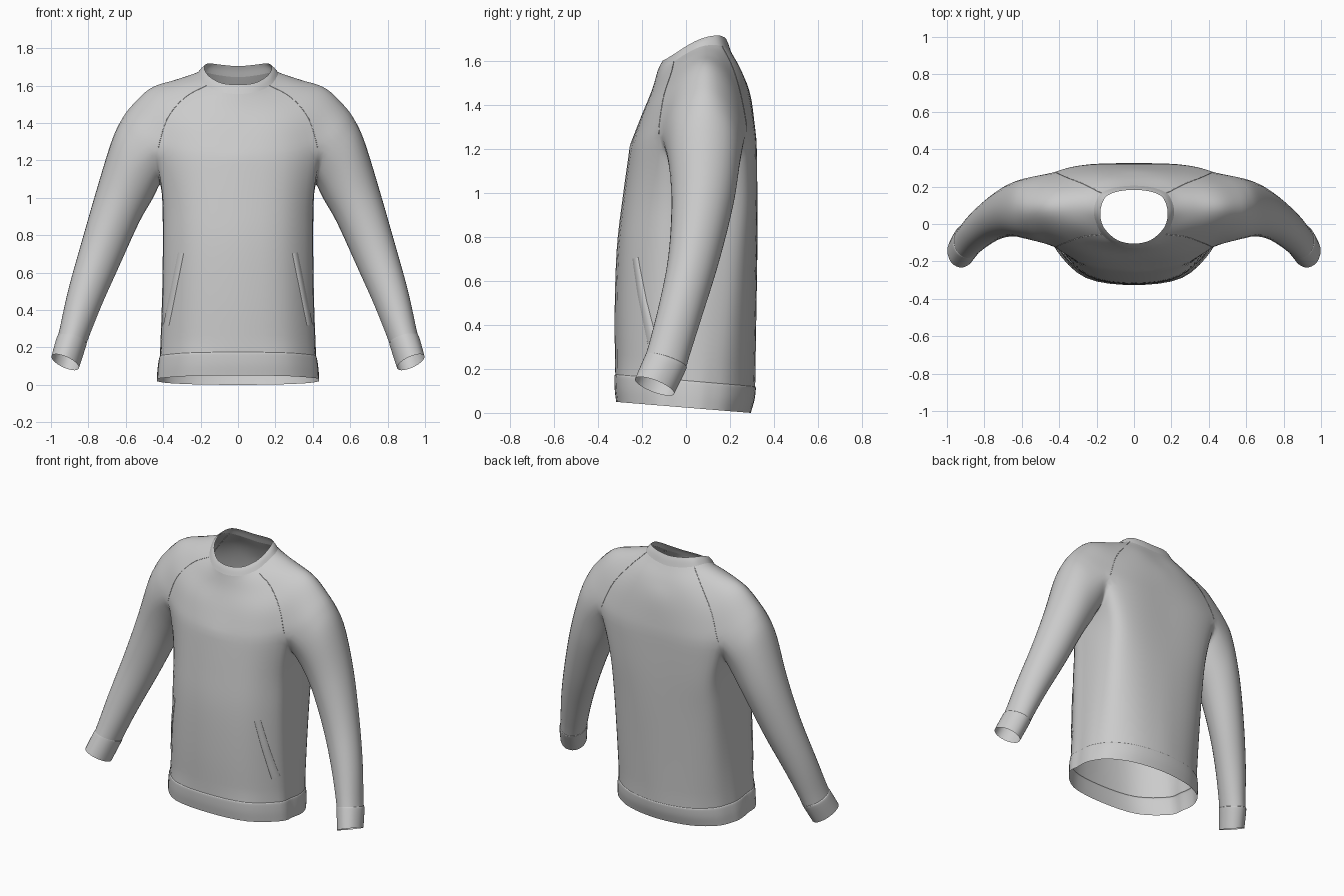
import bpy, bmesh
from mathutils import Vector
from mathutils.bvhtree import BVHTree

if "Cube" in bpy.data.objects:
    bpy.data.objects.remove(bpy.data.objects["Cube"])

K = 4  # samples per cross-section segment


def spline(pts, k, a=None, b=None):
    """Catmull-Rom curve through pts, with optional points before and after."""
    pts = [Vector(p) for p in pts]
    a = 2 * pts[0] - pts[1] if a is None else Vector(a)
    b = 2 * pts[-1] - pts[-2] if b is None else Vector(b)
    q, out = [a] + pts + [b], []
    for i in range(1, len(q) - 2):
        p0, p1, p2, p3 = q[i - 1:i + 3]
        for j in range(k):
            t = j / k
            out.append(0.5 * (2 * p1 + (p2 - p0) * t + (2 * p0 - 5 * p1 + 4 * p2 - p3) * t * t
                              + (3 * p1 - p0 - 3 * p2 + p3) * t ** 3))
    return out + [pts[-1]]


def half_ring(keys):
    """Right half of a cross-section, front centre to back centre."""
    flip = lambda p: (-p[0], p[1], p[2])
    return spline(keys, K, flip(keys[1]), flip(keys[-2]))


def loft(rows, k=6):
    cols = [spline(c, k) for c in zip(*rows)]
    return [list(r) for r in zip(*cols)]


def skin(bm, rows):
    grid = [[bm.verts.new(p) for p in r] for r in rows]
    for r, s in zip(grid, grid[1:]):
        for i in range(len(r) - 1):
            bm.faces.new((r[i], r[i + 1], s[i + 1], s[i]))


def finish(bm, name, smooth=0):
    """Weld, soften, face outward and mirror to the other side."""
    bmesh.ops.remove_doubles(bm, verts=bm.verts, dist=0.0004)
    for _ in range(smooth):
        bmesh.ops.smooth_vert(bm, verts=[v for v in bm.verts if not v.is_boundary], factor=0.5,
                              use_axis_x=True, use_axis_y=True, use_axis_z=True)
    bmesh.ops.recalc_face_normals(bm, faces=bm.faces)
    mid = sum((v.co for v in bm.verts), Vector()) / len(bm.verts)
    if sum(f.normal.dot(f.calc_center_median() - mid) * f.calc_area() for f in bm.faces) < 0:
        bmesh.ops.reverse_faces(bm, faces=bm.faces)
    me = bpy.data.meshes.new(name)
    bm.to_mesh(me)
    me.shade_smooth()
    ob = bpy.data.objects.new(name, me)
    bpy.context.collection.objects.link(ob)
    m = ob.modifiers.new("mirror", 'MIRROR')
    m.merge_threshold = 0.001
    return ob


def torso_ring(zf, zb, w, f, b, r=.9):
    """Torso section: front/back heights, half width, depths, r = roundness of the back."""
    mix = lambda flat, rnd: flat + (rnd - flat) * r
    xs = (0, .6, .957, .99, 1, mix(.985, .965), mix(.9, .83), mix(.56, .5), 0)
    ys = (-f, -.885 * f, -.44 * f, -.12 * f, mix(.06, .035), mix(.55, .31) * b, mix(.86, .61) * b,
          mix(.985, .89) * b, b)
    return half_ring([(w * x, y, zf + (zb - zf) * (y + f) / (f + b)) for x, y in zip(xs, ys)])


def sleeve_ring(ox, oz, ix, iz, y, h, tilt):
    """Sleeve section from its outer and inner points, y centre and half depth."""
    c = Vector(((ox + ix) / 2, y, (oz + iz) / 2))
    a = Vector((ox, y, oz)) - c
    f = Vector((0, -h, tilt))
    s = .7071
    keys = [c + u * a + v * f for u, v in
            ((0, 1), (s, s), (1, 0), (s, -s), (0, -1), (-s, -s), (-1, 0), (-s, s))]
    return spline(keys + keys[:1], K, keys[-1], keys[1])


# Yoke: rings from the collar seam out to the armholes
# order: front centre, front, front seam, shoulder (3), back seam, back, back centre
yoke = [half_ring(r) for r in (
    [(0, -.13, 1.555), (.10, -.11, 1.567), (.17, -.055, 1.60), (.20, 0, 1.635), (.215, .06, 1.665),
     (.205, .115, 1.675), (.175, .165, 1.67), (.1, .195, 1.655), (0, .205, 1.645)],
    [(0, -.155, 1.47), (.16, -.135, 1.485), (.28, -.07, 1.54), (.325, 0, 1.60), (.34, .08, 1.63),
     (.32, .15, 1.62), (.26, .21, 1.58), (.15, .25, 1.56), (0, .255, 1.55)],
    [(0, -.2, 1.36), (.21, -.183, 1.38), (.375, -.105, 1.43), (.45, -.015, 1.53), (.475, .085, 1.588),
     (.445, .18, 1.54), (.36, .25, 1.45), (.2, .285, 1.44), (0, .295, 1.44)],
    [(0, -.255, 1.22), (.25, -.225, 1.23), (.427, -.125, 1.27), (.555, -.055, 1.38), (.60, .085, 1.47),
     (.56, .212, 1.38), (.43, .282, 1.28), (.25, .32, 1.25), (0, .32, 1.25)])]
edge = yoke[-1]

# Torso: starts at the armhole level, passing under the arms
under = [(.423, -.06, 1.14), (.415, .08, 1.075), (.425, .21, 1.14)]
top = half_ring([edge[0], edge[K], edge[2 * K], *under, edge[6 * K], edge[7 * K], edge[8 * K]])
top[:2 * K + 1], top[6 * K:] = edge[:2 * K + 1], edge[6 * K:]
hem_seam = torso_ring(.175, .12, .418, .322, .315)
torso = [top, torso_ring(.99, .99, .405, .287, .325, 0), torso_ring(.75, .75, .402, .315, .325, .3),
         torso_ring(.45, .43, .407, .325, .32, .6), hem_seam]

# Sleeves: armhole ring, then sections down to the cuff
armhole = edge[2 * K:6 * K + 1] + top[2 * K:6 * K + 1][::-1][1:]
cuff_seam = sleeve_ring(.963, .26, .81, .22, -.09, .092, .03)
sleeve = [armhole, sleeve_ring(.67, 1.33, .455, .99, .083, .168, 0),
          sleeve_ring(.757, 1.05, .525, .87, .076, .145, 0),
          sleeve_ring(.84, .76, .63, .64, .035, .118, .01),
          sleeve_ring(.912, .5, .725, .43, -.025, .102, .02), cuff_seam]

bm = bmesh.new()
yoke_rows = loft(yoke)
for rows in (yoke_rows, loft(torso), loft(sleeve)):
    skin(bm, rows)
finish(bm, "torso_and_sleeves", smooth=4)
tree = BVHTree.FromBMesh(bm)

# Collar band
rim = half_ring([(0, -.105, 1.605), (.085, -.088, 1.613), (.145, -.04, 1.643), (.172, .005, 1.672),
                 (.18, .055, 1.698), (.172, .105, 1.714), (.145, .15, 1.718), (.08, .175, 1.71),
                 (0, .182, 1.704)])
middle = [a.lerp(b, .5) + Vector((0, 0, .004)) for a, b in zip(yoke[0], rim)]
bm = bmesh.new()
skin(bm, loft([yoke[0], middle, rim], 4))
finish(bm, "collar_band")

# Hem band
bm = bmesh.new()
skin(bm, loft([hem_seam, torso_ring(.165, .11, .423, .326, .318), torso_ring(.11, .06, .43, .325, .312),
               torso_ring(.05, 0, .434, .318, .295)], 4))
finish(bm, "hem_band")

# Cuffs
bm = bmesh.new()
skin(bm, loft([cuff_seam, sleeve_ring(.972, .245, .813, .205, -.095, .094, .03),
               sleeve_ring(.998, .15, .85, .092, -.143, .09, .032)], 4))
finish(bm, "cuffs")

# Slanted pocket welts, laid onto the front of the torso
bm = bmesh.new()
rows = []
for i in range(13):
    t = i / 12
    row = []
    for off, lift in ((-.016, 0), (-.014, .004), (.014, .004), (.016, 0)):
        x, z = .305 + .078 * t + off * .9, .705 - .385 * t + off * .2
        hit, n, _, _ = tree.ray_cast(Vector((x, -1, z)), Vector((0, 1, 0)))
        n = n if n.y < 0 else -n
        row.append(hit + n * lift)
    rows.append(row)
skin(bm, rows)
finish(bm, "pocket_welts")

# Raglan seams as fine raised stitching lines
for side, tag in ((1, "right"), (-1, "left")):
    for col, place in ((2 * K, "front"), (6 * K, "back")):
        name = f"raglan_seam_{place}_{tag}"
        cu = bpy.data.curves.new(name, 'CURVE')
        cu.dimensions = '3D'
        cu.bevel_depth, cu.bevel_resolution = .002, 1
        sp = cu.splines.new('POLY')
        sp.points.add(len(yoke_rows) - 1)
        for pt, r in zip(sp.points, yoke_rows):
            p = tree.find_nearest(r[col])[0]
            pt.co = (p.x * side, p.y, p.z, 1)
        bpy.context.collection.objects.link(bpy.data.objects.new(name, cu))
